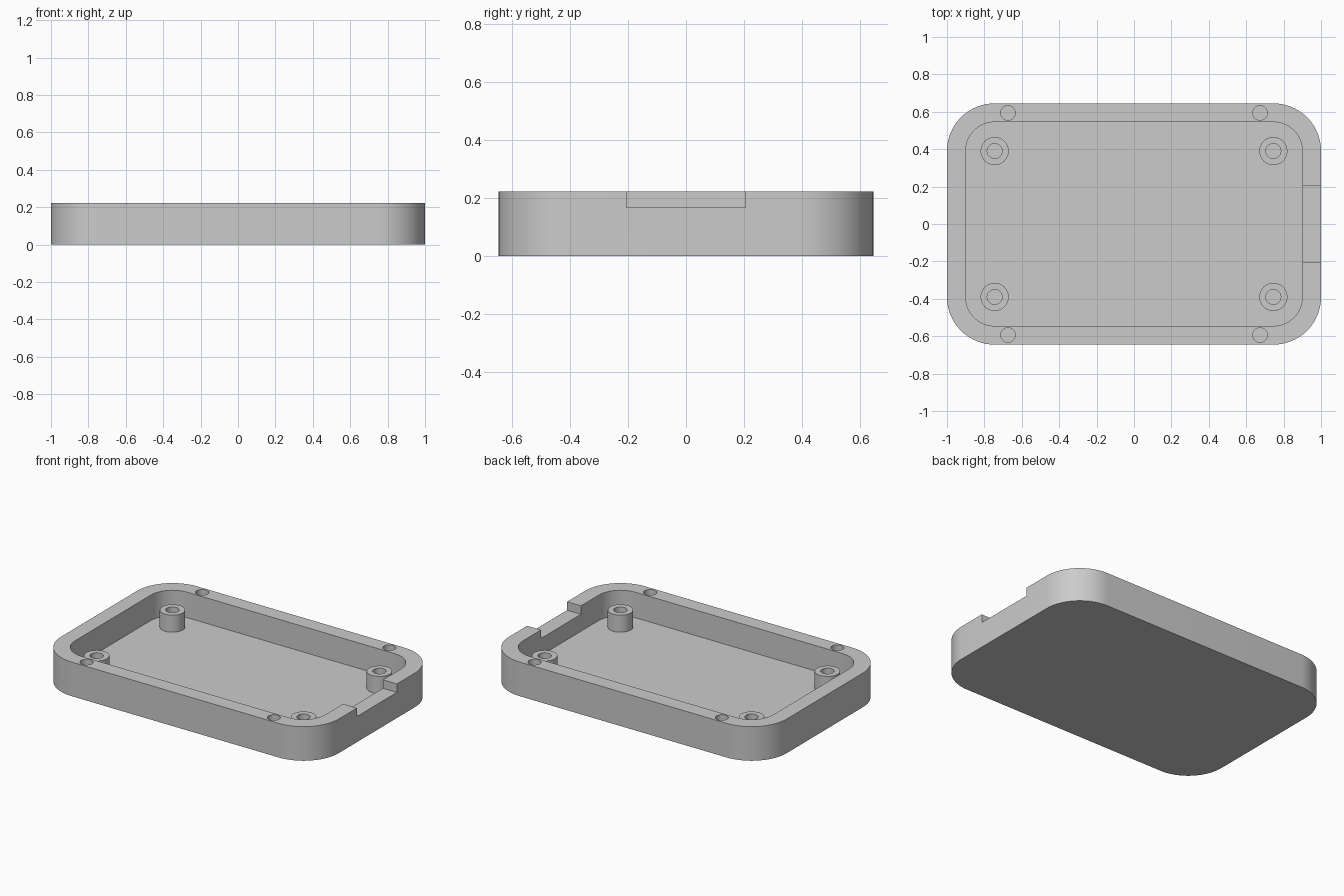
import bpy, bmesh
from math import cos, sin, pi, radians

if "Cube" in bpy.data.objects:
    bpy.data.objects.remove(bpy.data.objects["Cube"], do_unlink=True)

HEIGHT, FLOOR, STEP = 0.222, 0.056, 0.167   # rim, inner floor, post top and notch level
CORNER = (0.745, 0.39)                      # shared centre of the corner arcs
SIDES = [(sx, sy) for sx in (-1, 1) for sy in (-1, 1)]

grey = bpy.data.materials.new("light grey plastic")
grey.use_nodes = True
colour = (0.6, 0.6, 0.6, 1)
grey.diffuse_color = colour
grey.node_tree.nodes["Principled BSDF"].inputs["Base Color"].default_value = colour


def finish(name, bm):
    mesh = bpy.data.meshes.new(name)
    bmesh.ops.recalc_face_normals(bm, faces=bm.faces)
    bm.to_mesh(mesh)
    bm.free()
    mesh.materials.append(grey)
    obj = bpy.data.objects.new(name, mesh)
    bpy.context.collection.objects.link(obj)
    return obj


def prism(name, outline, z0, z1):
    bm = bmesh.new()
    base = bm.faces.new([bm.verts.new((x, y, z0)) for x, y in outline])
    top = bmesh.ops.extrude_face_region(bm, geom=[base])["geom"]
    verts = [v for v in top if isinstance(v, bmesh.types.BMVert)]
    bmesh.ops.translate(bm, verts=verts, vec=(0, 0, z1 - z0))
    return finish(name, bm)


def circle(x, y, r, n=48):
    return [(x + r * cos(2 * pi * i / n), y + r * sin(2 * pi * i / n)) for i in range(n)]


def rounded(r, steps=20):
    points = []
    for k, (sx, sy) in enumerate([(1, 1), (-1, 1), (-1, -1), (1, -1)]):
        for i in range(steps + 1):
            a = (k + i / steps) * pi / 2
            points.append((sx * CORNER[0] + r * cos(a), sy * CORNER[1] + r * sin(a)))
    return points


def activate(obj):
    bpy.ops.object.select_all(action='DESELECT')
    obj.select_set(True)
    bpy.context.view_layer.objects.active = obj


def cut(obj, cutter):
    activate(obj)
    mod = obj.modifiers.new("cut", 'BOOLEAN')
    mod.operation, mod.solver, mod.object = 'DIFFERENCE', 'EXACT', cutter
    bpy.ops.object.modifier_apply(modifier=mod.name)
    bpy.data.objects.remove(cutter, do_unlink=True)


def smooth(obj):
    activate(obj)
    bpy.ops.object.shade_smooth_by_angle(angle=radians(30))


# Tray: rounded block with the cavity cut out
tray = prism("tray", rounded(0.255), 0, HEIGHT)
cut(tray, prism("cavity_cutter", rounded(0.155), FLOOR, HEIGHT + 0.1))

# Notch in the left wall
notch = [(0.8, -0.205), (1.1, -0.205), (1.1, 0.205), (0.8, 0.205)]
cut(tray, prism("notch_cutter", notch, STEP, HEIGHT + 0.1))

# Blind holes in the rim
for sx, sy in SIDES:
    hole = circle(sx * 0.674, sy * 0.594, 0.039)
    cut(tray, prism("rim_hole_cutter", hole, HEIGHT - 0.11, HEIGHT + 0.1))
smooth(tray)

# Hollow mounting posts standing on the floor
for sx, sy in SIDES:
    name = ("back" if sy > 0 else "front") + ("_left" if sx > 0 else "_right") + "_post"
    x, y = sx * CORNER[0], sy * CORNER[1]
    post = prism(name, circle(x, y, 0.075), FLOOR, STEP)
    cut(post, prism("post_hole_cutter", circle(x, y, 0.04), FLOOR - 0.1, STEP + 0.1))
    smooth(post)
